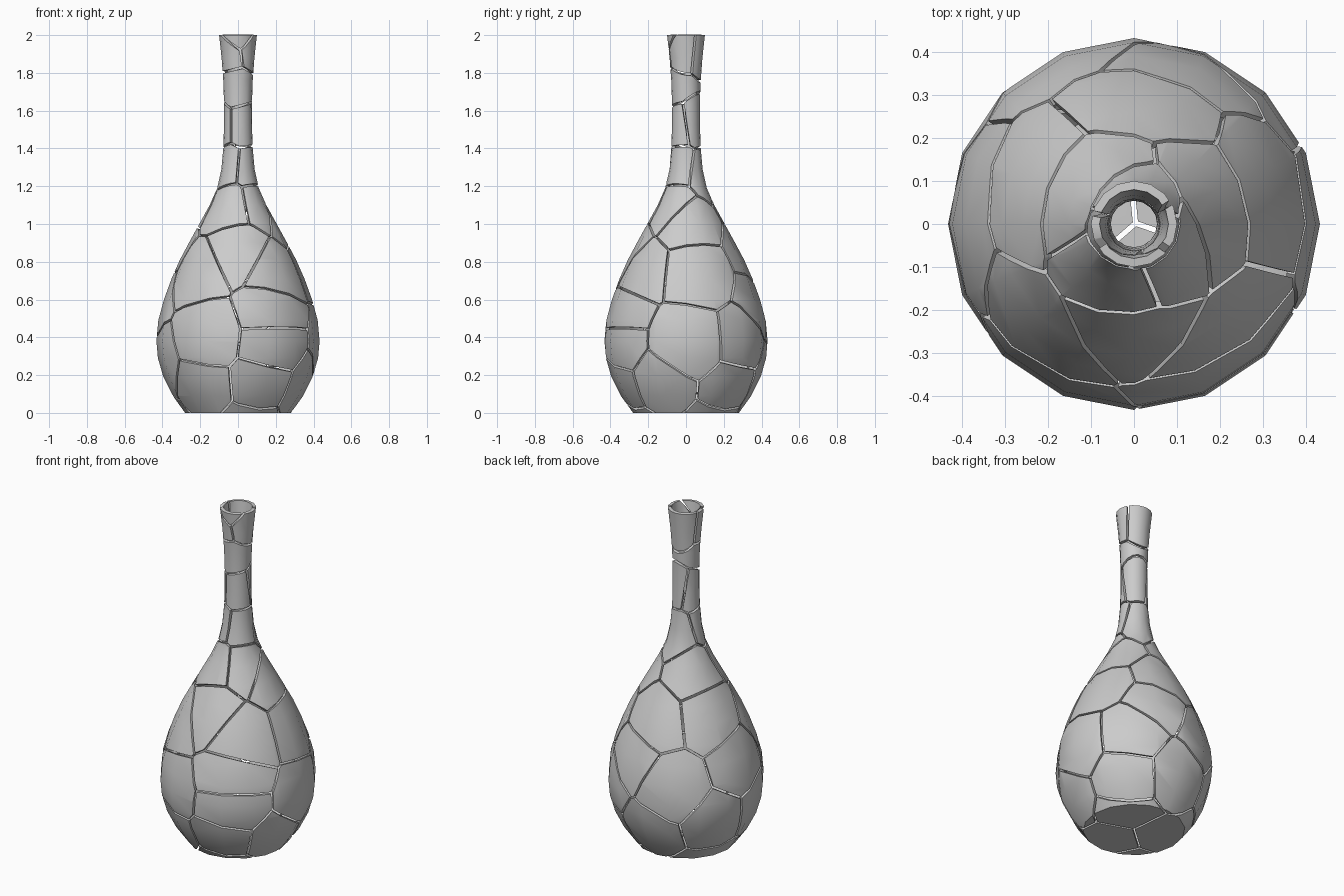
import bpy, bmesh, math
from mathutils import Vector

if "Cube" in bpy.data.objects:
    bpy.data.objects.remove(bpy.data.objects["Cube"])

SIDES, WALL, GAP = 16, 0.02, 0.006

# Outer profile of the bottle: (radius, height)
PROFILE = [(0.28, 0.0), (0.345, 0.09), (0.395, 0.19), (0.424, 0.29), (0.432, 0.38),
           (0.422, 0.49), (0.392, 0.60), (0.352, 0.71), (0.308, 0.81), (0.26, 0.90),
           (0.205, 1.0), (0.15, 1.10), (0.11, 1.19), (0.088, 1.29), (0.078, 1.40),
           (0.074, 1.52), (0.074, 1.64), (0.078, 1.76), (0.087, 1.88), (0.10, 2.0)]

# Shard centres: (angle in degrees, height), pushed out to the wall
BODY = [(-118, .41), (-60, .36), (-60, .54), (-52, .75), (-90, .87), (-132, .75),
        (-125, .12), (-67, .13), (3, .36), (15, .76), (10, 1.02), (48, .38),
        (42, .12), (-22, .12), (85, .83), (158, .87), (112, .47), (178, .57),
        (150, .24), (-165, .28), (92, .17), (72, .60)]
NECK = [(-110, 1.11), (145, 1.08), (-40, 1.12), (-135, 1.31), (-45, 1.30), (80, 1.27),
        (-60, 1.52), (180, 1.52), (60, 1.54), (-100, 1.73),
        (-125, 1.90), (-35, 1.92), (90, 1.91), (-85, 1.99)]
# Shards meeting in the middle of the base: (x, y)
BASE = [(.14, .10), (-.15, .07), (.05, -.16)]


def radius_at(z):
    for (r0, z0), (r1, z1) in zip(PROFILE, PROFILE[1:]):
        if z <= z1:
            return r0 + (r1 - r0) * (z - z0) / (z1 - z0)
    return PROFILE[-1][0]


def on_wall(deg, z):
    a, r = math.radians(deg), radius_at(z)
    return Vector((r * math.cos(a), r * math.sin(a), z))


def lathe():
    bm = bmesh.new()
    rings = []
    for r, z in [(0.14, 0.0)] + PROFILE:
        rings.append([bm.verts.new((r * math.cos(i * math.tau / SIDES),
                                    r * math.sin(i * math.tau / SIDES), z))
                      for i in range(SIDES)])
    for low, high in zip(rings, rings[1:]):
        for i in range(SIDES):
            j = (i + 1) % SIDES
            bm.faces.new((low[i], low[j], high[j], high[i]))
    centre = bm.verts.new((0, 0, 0))
    for i in range(SIDES):
        bm.faces.new((centre, rings[0][(i + 1) % SIDES], rings[0][i]))
    return bm


seeds = [on_wall(*s) for s in BODY + NECK] + [Vector((x, y, 0)) for x, y in BASE]
shell = lathe()

# Cut one shard per centre, leaving a narrow crack around it
for n, seed in enumerate(seeds):
    bm = shell.copy()
    for other in seeds:
        if other is seed:
            continue
        normal = (other - seed).normalized()
        bmesh.ops.bisect_plane(bm, geom=bm.verts[:] + bm.edges[:] + bm.faces[:],
                               dist=1e-5, plane_co=(seed + other) / 2 - normal * GAP,
                               plane_no=normal, clear_outer=True)
    bmesh.ops.remove_doubles(bm, verts=bm.verts[:], dist=0.001)
    if bm.faces:
        mesh = bpy.data.meshes.new("shard_%02d" % n)
        bm.to_mesh(mesh)
        ob = bpy.data.objects.new("bottle_shard_%02d" % n, mesh)
        bpy.context.collection.objects.link(ob)
        wall = ob.modifiers.new("wall", 'SOLIDIFY')
        wall.thickness = WALL
        wall.offset = -1
        bpy.ops.object.select_all(action='DESELECT')
        ob.select_set(True)
        bpy.context.view_layer.objects.active = ob
        bpy.ops.object.modifier_apply(modifier="wall")
        bpy.ops.object.shade_smooth_by_angle(angle=math.radians(40))
    bm.free()
shell.free()
